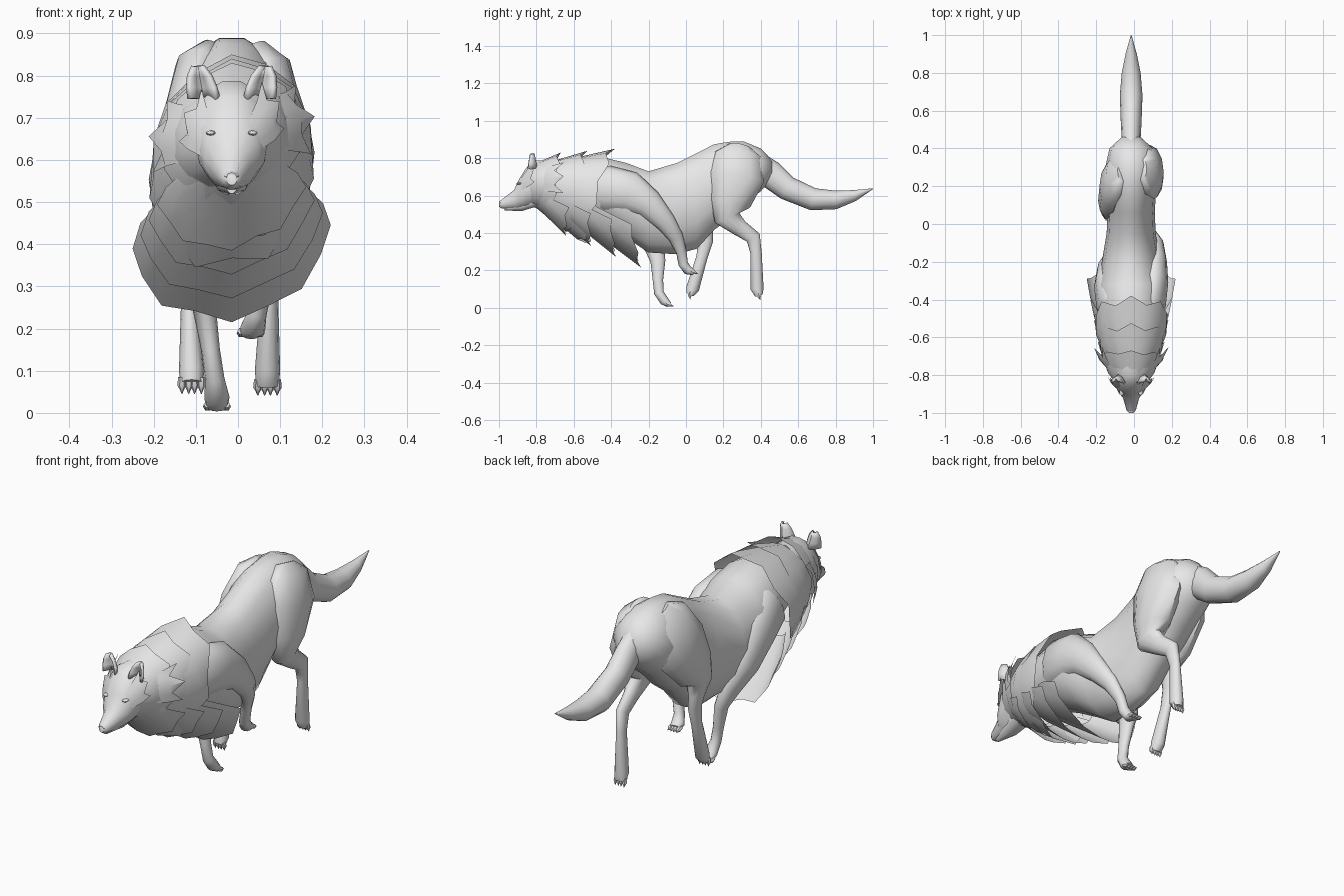
import bpy, bmesh, math, random
from mathutils import Vector

random.seed(4)
cube = bpy.data.objects.get("Cube")
if cube:
    bpy.data.objects.remove(cube, do_unlink=True)

fur = bpy.data.materials.new("plain_grey")
fur.use_nodes = True
GREY = (0.8, 0.8, 0.8, 1)
fur.diffuse_color = GREY
fur.node_tree.nodes["Principled BSDF"].inputs["Base Color"].default_value = GREY

MID = -0.015  # the animal's centre line
X = Vector((1, 0, 0))


def finish(name, bm, sharp=50):
    bmesh.ops.recalc_face_normals(bm, faces=bm.faces)
    mesh = bpy.data.meshes.new(name)
    bm.to_mesh(mesh)
    bm.free()
    mesh.materials.append(fur)
    mesh.shade_smooth()
    mesh.set_sharp_from_angle(angle=math.radians(sharp))
    obj = bpy.data.objects.new(name, mesh)
    bpy.context.collection.objects.link(obj)
    return obj


def bridge(bm, rows, closed):
    for row, following in zip(rows, rows[1:]):
        count = len(row)
        for i in range(count if closed else count - 1):
            j = (i + 1) % count
            bm.faces.new((row[i], row[j], following[j], following[i]))


def loft(name, points, radii, sides=12, upright=False):
    """Skin ellipses (half width, half depth) along a path of points."""
    bm = bmesh.new()
    points = [Vector(p) for p in points]
    last = len(points) - 1
    rows = []
    for i, (point, (width, depth)) in enumerate(zip(points, radii)):
        tangent = (points[min(i + 1, last)] - points[max(i - 1, 0)]).normalized()
        if upright:
            tangent = Vector((0, 1, 0))
        other = tangent.cross(X).normalized()
        side = other.cross(tangent)
        row = []
        for k in range(sides):
            angle = math.tau * k / sides
            offset = side * width * math.cos(angle) + other * depth * math.sin(angle)
            row.append(bm.verts.new(point + offset))
        rows.append(row)
    bridge(bm, rows, True)
    bm.faces.new(rows[0])
    bm.faces.new(rows[-1])
    return finish(name, bm)


def profile(name, slices, sides=14, centre=MID):
    """Loft upright slices given as (y, top, bottom, half width)."""
    points = [(centre, y, (top + bottom) / 2) for y, top, bottom, width in slices]
    radii = [(width, (top - bottom) / 2) for y, top, bottom, width in slices]
    return loft(name, points, radii, sides, True)


def ring_point(ring, angle):
    """Point on a tilted ring (top y, top z, bottom y, bottom z, half width)."""
    top_y, top_z, bottom_y, bottom_z, width = ring
    drop = (1 - math.cos(angle)) / 2
    x = width * math.sin(angle)
    lean = 0.12 * x
    return Vector((MID + x,
                   top_y + (bottom_y - top_y) * drop,
                   top_z + (bottom_z - top_z) * drop + lean))


def collar(name, front, back, start=0, end=360, steps=14, ragged=0.2):
    """Open flared band of fur with a ragged trailing edge."""
    bm = bmesh.new()
    rows = [[], [], []]
    closed = end - start == 360
    for i in range(steps if closed else steps + 1):
        angle = math.radians(start + (end - start) * i / steps)
        root, tip = ring_point(front, angle), ring_point(back, angle)
        reach = 1 - (i % 2) * ragged * random.uniform(0.6, 1.2)
        bulge = Vector((root.x - MID, 0, 0)) * 0.12
        for row, place in zip(rows, (root, root.lerp(tip, 0.5) + bulge, root.lerp(tip, reach))):
            row.append(bm.verts.new(place))
    bridge(bm, rows, closed)
    return finish(name, bm, 35)


def layer(first, last, fraction):
    """Blend two rings to place one fur layer between them."""
    return [a + (b - a) * fraction for a, b in zip(first, last)]


def leg(name, points, radii, claw_direction):
    """Lofted leg with four clawed toes at its last point."""
    loft(name, points, radii)
    direction = Vector(claw_direction).normalized()
    foot = Vector(points[-1]) - direction * 0.015
    for k, spread in enumerate((-1, -.3, .3, 1)):
        knuckle = foot + X * spread * radii[-1][0] * 0.85
        path = [knuckle + direction * step for step in (0, .02, .03, .04)]
        loft(f"{name}_toe_{k + 1}", path, [(r, r) for r in (.009, .011, .005, .001)], 6)


# Torso from the neck to the rump
profile("torso", [
    (-.76, .77, .57, .09), (-.6, .8, .52, .13), (-.45, .81, .45, .165),
    (-.32, .78, .37, .175), (-.2, .735, .29, .155), (-.05, .78, .28, .13),
    (.06, .835, .31, .125), (.15, .88, .41, .13), (.23, .893, .47, .135),
    (.31, .893, .55, .135), (.4, .855, .62, .115), (.46, .79, .69, .05)])

# Head, lower jaw, nose and tail
profile("head", [
    (-1, .565, .54, .012), (-.985, .58, .53, .025), (-.92, .63, .525, .043),
    (-.895, .685, .525, .065), (-.855, .75, .53, .085),
    (-.8, .79, .55, .095), (-.7, .79, .57, .09)])
profile("lower_jaw", [
    (-.97, .55, .52, .012), (-.88, .58, .515, .04), (-.8, .6, .54, .055)], 10)
profile("nose", [
    (-1, .57, .55, .012), (-.99, .575, .55, .019), (-.975, .58, .55, .018)], 8)
loft("tail",
     [(MID, y, z) for y, z in ((.36, .79), (.45, .715), (.54, .64), (.68, .58),
                               (.8, .577), (.9, .6), (1, .637))],
     [(.05, .06), (.05, .075), (.055, .065), (.06, .06), (.05, .05), (.03, .03), (.002, .002)])

# Hind legs in mid stride, sharing one set of thicknesses
hind_radii = [(.03, .06), (.065, .125), (.073, .15), (.065, .11), (.05, .07),
              (.03, .045), (.025, .04), (.02, .03), (.03, .035), (.027, .02)]
leg("left_hind_leg", [
    (.04, .29, .865), (.06, .28, .82), (.085, .27, .7), (.09, .235, .56), (.09, .22, .48),
    (.085, .29, .425), (.08, .36, .375), (.075, .375, .29), (.07, .38, .1),
    (.07, .39, .065)], hind_radii, (0, .3, -1))
leg("right_hind_leg", [
    (-.06, .28, .86), (-.085, .26, .81), (-.11, .2, .68), (-.125, .12, .55), (-.125, .08, .48),
    (-.125, .1, .41), (-.12, .105, .36), (-.115, .085, .27), (-.11, .035, .1),
    (-.11, .02, .07)], hind_radii, (0, .1, -1))

# Front legs, one swept back and one under the chest
front_radii = [(.04, .08), (.08, .125), (.077, .115), (.055, .08), (.038, .055),
               (.028, .04), (.022, .028), (.023, .026), (.03, .025), (.026, .016)]
leg("left_front_leg", [
    (.05, -.54, .64), (.09, -.42, .635), (.105, -.3, .615), (.12, -.2, .555), (.12, -.11, .46),
    (.09, -.055, .38), (.06, -.025, .3), (.045, -.015, .235), (.035, .01, .2),
    (.03, .04, .19)], front_radii, (0, 1, -.3))
leg("right_front_leg", [
    (-.08, -.52, .65), (-.12, -.43, .62), (-.135, -.33, .55), (-.14, -.24, .43),
    (-.11, -.17, .33), (-.08, -.15, .25), (-.065, -.15, .15), (-.055, -.145, .08),
    (-.05, -.115, .036), (-.05, -.09, .016)], front_radii, (0, 1, -.3))

# Ears and eyes on both sides
for name, side in (("right", -1), ("left", 1)):
    bm = bmesh.new()
    rows = []
    for rise in (0, .35, .7, 1):
        width = .034 * math.sqrt(1 - .9 * rise * rise)
        row = []
        for across in (-1, -.5, 0, .5, 1):
            cup = .045 * across * across * (1 - rise * .6)
            row.append(bm.verts.new((MID + side * (.066 + .014 * rise) + across * width,
                                     -.8 - cup - .015 * rise,
                                     .745 + .077 * rise)))
        rows.append(row)
    bridge(bm, rows, False)
    ear = finish(f"{name}_ear", bm)
    thickness = ear.modifiers.new("thickness", "SOLIDIFY")
    thickness.thickness = .012
    thickness.offset = 0
    profile(f"{name}_eye", [(-.907, .667, .661, .004), (-.9, .67, .658, .012),
                            (-.88, .67, .658, .012)], 8, MID + side * .05)

# Brow and cheek tufts on both sides, then the ring of fur behind the face
for name, brow, cheek in (("left", 35, 50), ("right", 265, 250)):
    collar(f"{name}_brow_tufts", (-.885, .7, -.88, .54, .066), (-.82, .8, -.8, .54, .125),
           brow, brow + 60, 4, .4)
    collar(f"{name}_cheek_tufts", (-.77, .78, -.8, .53, .11), (-.65, .82, -.66, .48, .2),
           cheek, cheek + 60, 4, .35)
collar("face_ruff", (-.83, .765, -.85, .55, .085), (-.75, .79, -.73, .51, .145))

# Neck mane, layered front to back
for k in range(3):
    fraction = k / 2
    collar(f"neck_mane_{k + 1}",
           layer((-.8, .775, -.82, .55, .095), (-.6, .8, -.76, .52, .145), fraction),
           layer((-.67, .83, -.7, .45, .165), (-.38, .85, -.54, .33, .2), fraction))

# Chest fur hanging below the neck
for k in range(4):
    fraction = k / 3
    collar(f"chest_fur_{k + 1}",
           layer((-.7, .66, -.8, .54, .11), (-.45, .62, -.54, .44, .16), fraction),
           layer((-.6, .7, -.64, .385, .18), (-.34, .62, -.24, .215, .235), fraction),
           100 - 10 * fraction, 260 + 10 * fraction, 8, .1)
